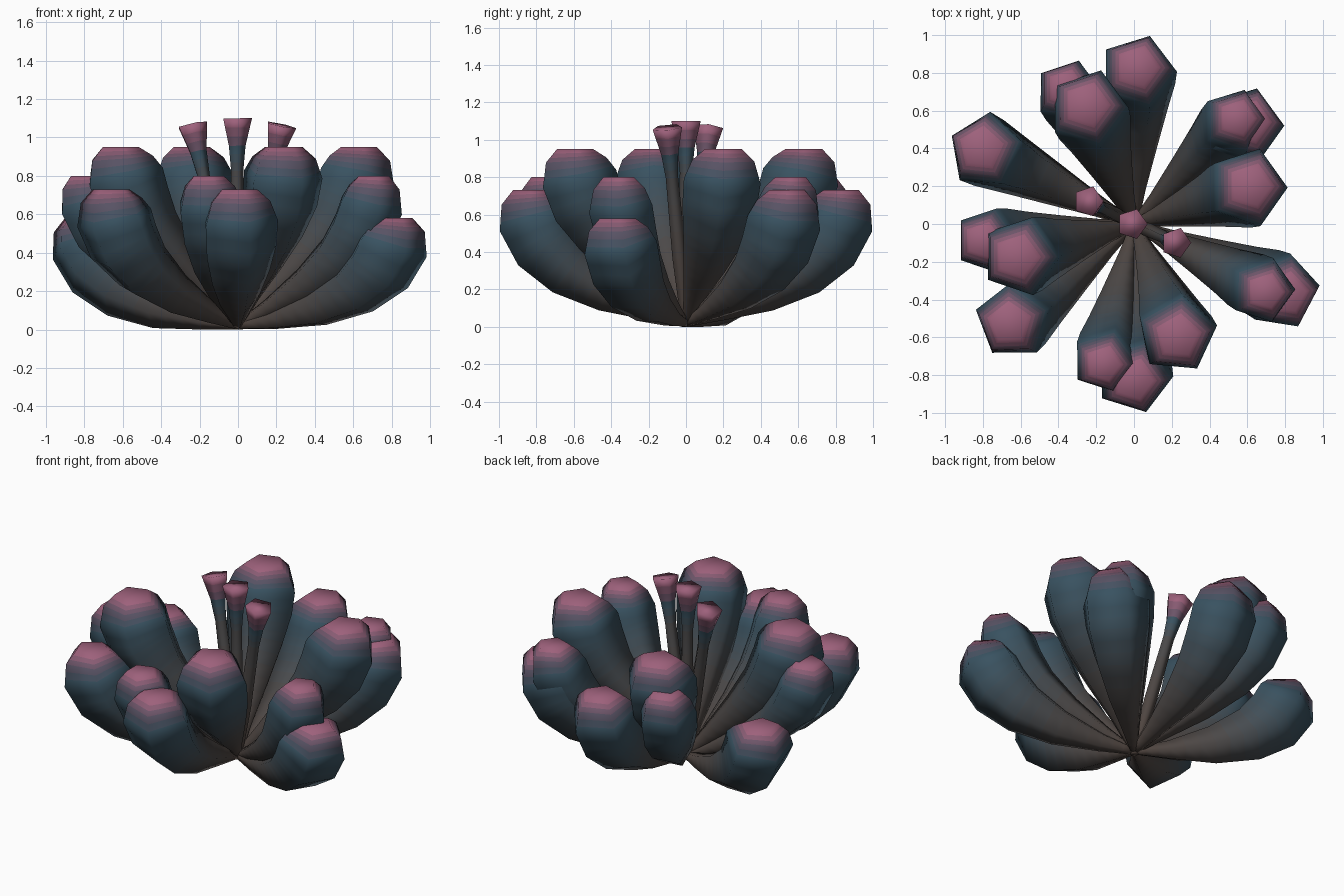
import bpy, bmesh, math
from mathutils import Vector

if "Cube" in bpy.data.objects:
    bpy.data.objects.remove(bpy.data.objects["Cube"])

# colour ramp from base to tip, made into a row of flat materials
STOPS = [(0, (.08, .058, .048)), (.4, (.07, .066, .066)), (.75, (.045, .082, .11)),
         (.88, (.04, .085, .12)), (.94, (.12, .085, .13)), (1, (.34, .12, .2))]
N = 40


def ramp(u):
    for (u0, c0), (u1, c1) in zip(STOPS, STOPS[1:]):
        if u <= u1:
            f = (u - u0) / (u1 - u0)
            return [a + (b - a) * f for a, b in zip(c0, c1)]
    return STOPS[-1][1]


SHADES = []
for i in range(N):
    m = bpy.data.materials.new(f"shade_{i}")
    m.diffuse_color = (*ramp(i / (N - 1)), 1)
    m.use_nodes = True
    m.node_tree.nodes["Principled BSDF"].inputs["Base Color"].default_value = m.diffuse_color
    SHADES.append(m)


def tube(name, points, tangents, radii, us, turn=0):
    """Closed five-sided tube swept along a path, us = ramp position per ring."""
    bm = bmesh.new()
    key = []
    for p, t, r in zip(points, tangents, radii):
        q = Vector((0, 0, 1)).rotation_difference(t)
        ring = []
        for k in range(5):
            a = math.radians(72 * k + turn)
            v = p + q @ Vector((r * math.cos(a), r * math.sin(a), 0))
            v.z = max(v.z, 0)
            ring.append(v)
        key.append(ring)
    # split each straight section in three so the colour fades
    rings, mids = [[bm.verts.new(v) for v in key[0]]], []
    for i in range(len(key) - 1):
        for s in range(3):
            rings.append([bm.verts.new(a.lerp(b, (s + 1) / 3)) for a, b in zip(key[i], key[i + 1])])
            mids.append(us[i] + (us[i + 1] - us[i]) * (s + .5) / 3)
    for i, u in enumerate(mids):
        for k in range(5):
            n = (k + 1) % 5
            f = bm.faces.new((rings[i][k], rings[i][n], rings[i + 1][n], rings[i + 1][k]))
            f.material_index = round(u * (N - 1))
    bm.faces.new(rings[0][::-1])
    bm.faces.new(rings[-1]).material_index = N - 1
    for f in bm.faces:
        f.smooth = True
    me = bpy.data.meshes.new(name)
    bm.to_mesh(me)
    bm.free()
    for m in SHADES:
        me.materials.append(m)
    bpy.context.collection.objects.link(bpy.data.objects.new(name, me))


STEPS = [0, .15, .35, .55, .72, .86, .95, 1]
RADII = [.022, .058, .115, .165, .2, .208, .168, .1]


def leaf(name, x, y, h, lift1, lift2, size=1, turn=0):
    """Leaf curving outward from the centre, then up to a flat tip."""
    a, b, c, d = (Vector((0, 0, .02)), Vector((x * .5, y * .5, h * lift1)),
                  Vector((x, y, h * lift2)), Vector((x, y, h)))
    pts, tans = [], []
    for t in STEPS:
        s = 1 - t
        pts.append(a * s**3 + b * 3 * s * s * t + c * 3 * s * t * t + d * t**3)
        tans.append(((b - a) * s * s + (c - b) * 2 * s * t + (d - c) * t * t).normalized())
    tube(name, pts, tans, [r * size for r in RADII], STEPS, turn)


# tiers: tip height, two curve lifts, size, then tip x, tip y, pentagon turn
TIERS = {
    "inner_leaf": (.95, .39, .58, 1.04,
                   [(.62, .2, 0), (-.25, .63, 0), (-.62, -.175, 0), (.235, -.6, 12)]),
    "middle_leaf": (.8, .28, .5, .86,
                    [(.55, .56, 0), (-.36, .72, 0), (-.8, -.09, 0), (-.16, -.745, 0), (.7, -.36, 0)]),
    "outer_leaf": (.73, .23, .43, 1,
                   [(.61, .54, 0), (.02, .83, 0), (-.66, -.53, 20), (.0, -.83, 0)]),
    "low_leaf": (.58, .13, .38, 1, [(-.81, .4, 12), (.81, -.37, 8)]),
}
for name, (h, l1, l2, size, tips) in TIERS.items():
    for i, (x, y, turn) in enumerate(tips):
        leaf(f"{name}_{i}", x, y, h, l1, l2, size, turn)

# three straight flared stalks in the centre
for i, tip in enumerate([(-.01, 0, 1.1), (-.242, .12, 1.065), (.222, -.1, 1.065)]):
    tip = Vector(tip)
    fr = [0, .35, .75, .87, 1]
    tube(f"stalk_{i}", [tip * f for f in fr], [tip.normalized()] * 5,
         [.025, .04, .035, .048, .083], [0, .15, .45, .94, 1])
